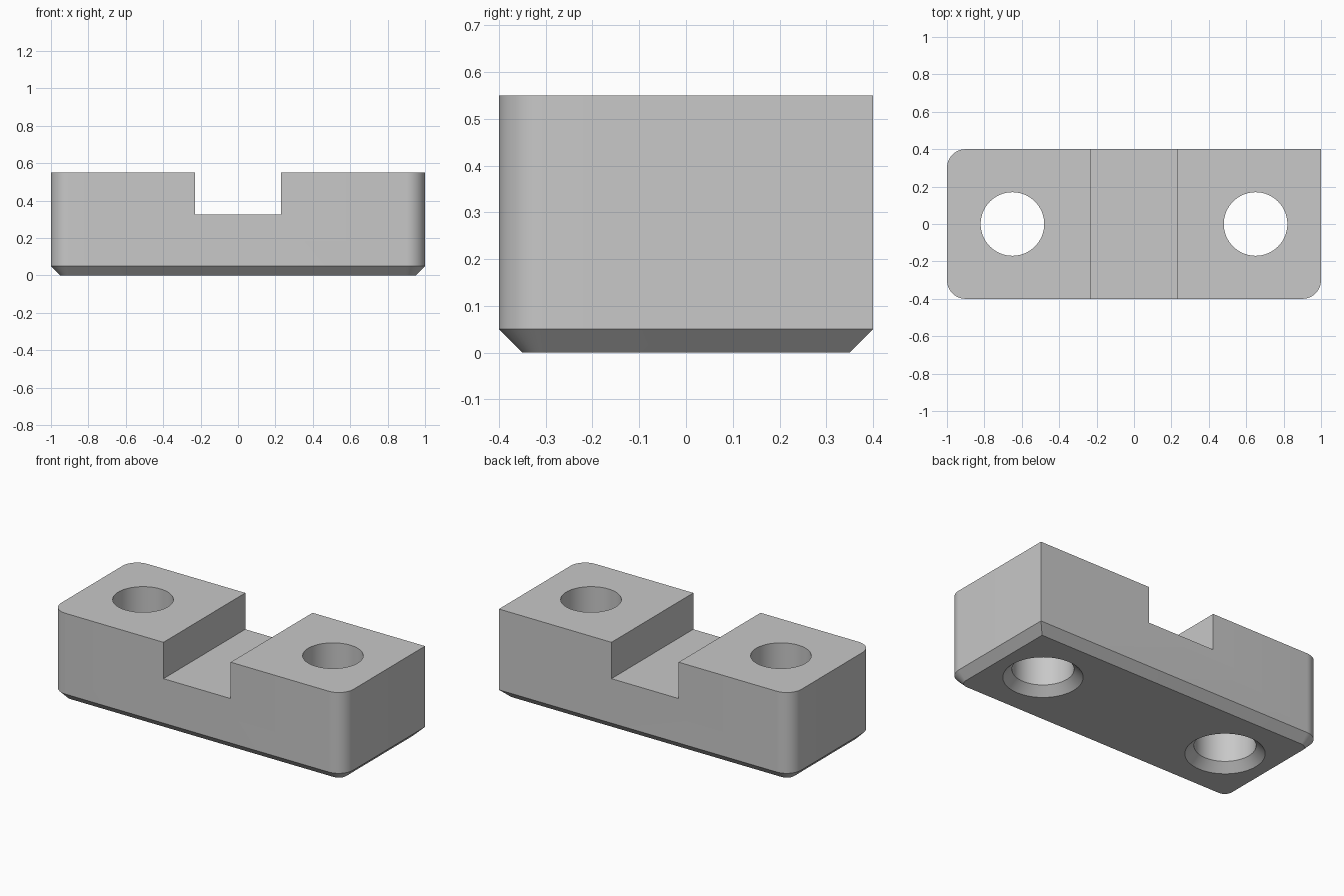
import bpy, bmesh
from math import cos, sin, pi, radians

if "Cube" in bpy.data.objects:
    bpy.data.objects.remove(bpy.data.objects["Cube"], do_unlink=True)

HALF_X, HALF_Y, HEIGHT = 1.0, 0.4, 0.55
CHAMFER, FILLET = 0.05, 0.1
HOLE_X, HOLE_R = 0.65, 0.17
NOTCH_HALF, NOTCH_FLOOR = 0.23, 0.325

grey = bpy.data.materials.new("plain grey")
grey.use_nodes = True
colour = (0.58, 0.58, 0.58, 1)
grey.diffuse_color = colour
grey.node_tree.nodes["Principled BSDF"].inputs["Base Color"].default_value = colour


def stack(name, rings):
    """Closed solid through matching rings of points, bottom to top."""
    bm = bmesh.new()
    loops = [[bm.verts.new(p) for p in ring] for ring in rings]
    n = len(loops[0])
    for low, high in zip(loops, loops[1:]):
        for i in range(n):
            j = (i + 1) % n
            bm.faces.new((low[i], low[j], high[j], high[i]))
    bm.faces.new(loops[0][::-1])
    bm.faces.new(loops[-1])
    bmesh.ops.recalc_face_normals(bm, faces=bm.faces)
    mesh = bpy.data.meshes.new(name)
    bm.to_mesh(mesh)
    bm.free()
    mesh.materials.append(grey)
    obj = bpy.data.objects.new(name, mesh)
    bpy.context.collection.objects.link(obj)
    return obj


def outline(inset, z, steps=12):
    """Rectangle with three rounded corners; the back left one stays sharp."""
    points = []
    for k, (sx, sy) in enumerate([(1, 1), (-1, 1), (-1, -1), (1, -1)]):
        if k == 0:
            points.append((HALF_X - inset, HALF_Y - inset, z))
            continue
        r = FILLET - inset
        for i in range(steps + 1):
            a = pi / 2 * (k + i / steps)
            points.append((sx * (HALF_X - FILLET) + r * cos(a),
                           sy * (HALF_Y - FILLET) + r * sin(a), z))
    return points


def circle(x, r, z, n=64):
    return [(x + r * cos(2 * pi * i / n), r * sin(2 * pi * i / n), z) for i in range(n)]


def cut(target, cutter):
    cutter.hide_render = True
    mod = target.modifiers.new("cut", 'BOOLEAN')
    mod.operation, mod.solver, mod.object = 'DIFFERENCE', 'EXACT', cutter
    bpy.context.view_layer.objects.active = target
    bpy.ops.object.modifier_apply(modifier=mod.name)
    bpy.data.objects.remove(cutter, do_unlink=True)


# Block with a chamfered foot
block = stack("mounting_block", [outline(CHAMFER, 0), outline(0, CHAMFER), outline(0, HEIGHT)])

# Slot across the top
w = NOTCH_HALF
slot = [[(-w, -1, z), (w, -1, z), (w, 1, z), (-w, 1, z)] for z in (NOTCH_FLOOR, 1)]
cut(block, stack("slot_cutter", slot))

# Two through holes, flared at the underside
for side in (-1, 1):
    x = side * HOLE_X
    cut(block, stack("hole_cutter", [
        circle(x, HOLE_R + 2 * CHAMFER, -CHAMFER),
        circle(x, HOLE_R, CHAMFER),
        circle(x, HOLE_R, 1)]))

# Smooth fillets and bores, crisp edges elsewhere
bpy.ops.object.select_all(action='DESELECT')
block.select_set(True)
bpy.context.view_layer.objects.active = block
bpy.ops.object.shade_smooth_by_angle(angle=radians(30))
